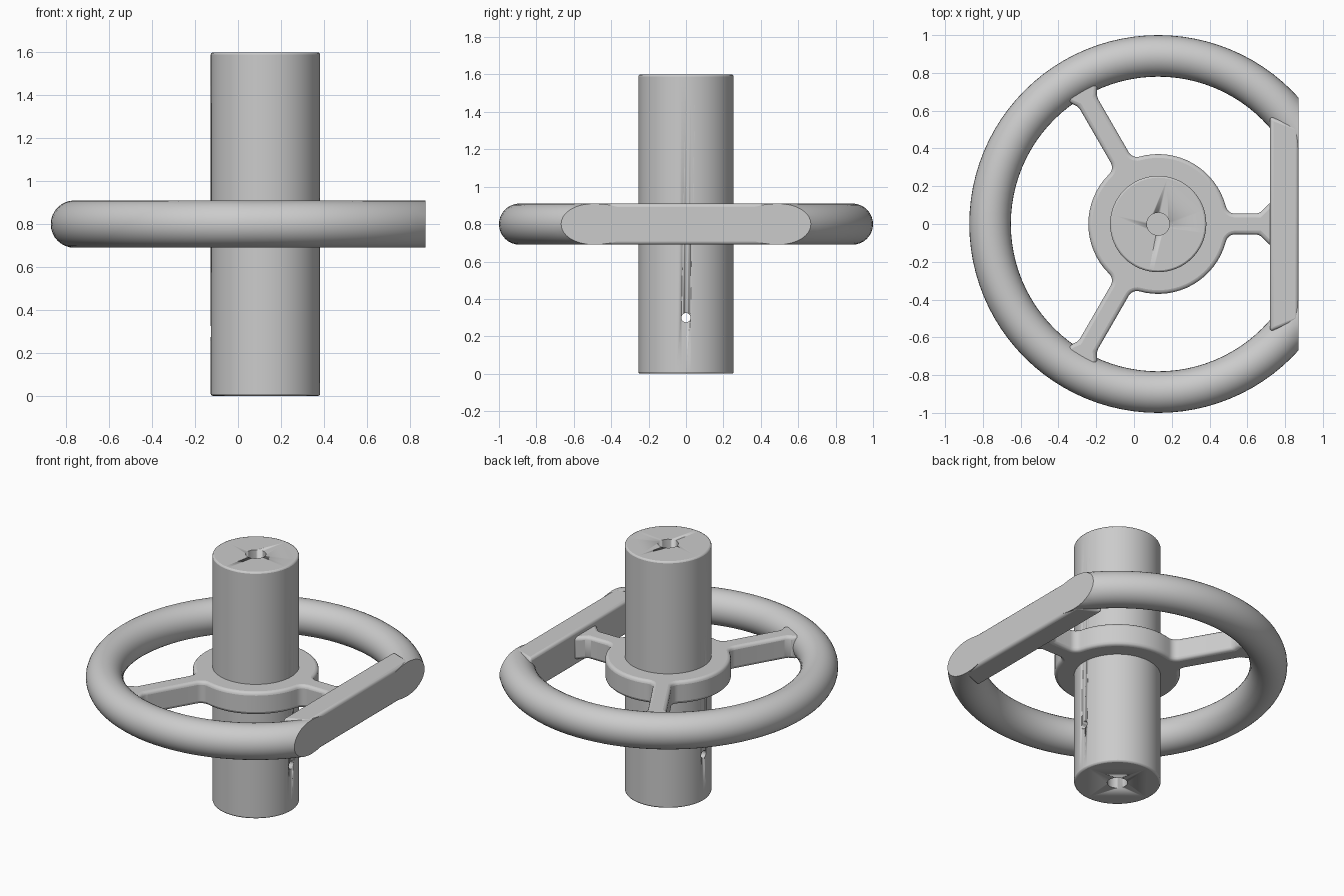
import bpy, bmesh
from math import sin, cos, pi, atan2, sqrt, radians
from mathutils import Vector, Matrix

if "Cube" in bpy.data.objects:
    bpy.data.objects.remove(bpy.data.objects["Cube"])

CX, MID, FLAT = 0.128, 0.80, 0.872   # wheel axis x, wheel height, flat side x


def finish(name, bm, bevel=0.0, segments=3):
    bmesh.ops.recalc_face_normals(bm, faces=bm.faces)
    me = bpy.data.meshes.new(name)
    bm.to_mesh(me)
    bm.free()
    ob = bpy.data.objects.new(name, me)
    bpy.context.collection.objects.link(ob)
    bpy.ops.object.select_all(action='DESELECT')
    ob.select_set(True)
    bpy.context.view_layer.objects.active = ob
    bpy.ops.object.shade_smooth_by_angle(angle=radians(35))
    if bevel:
        m = ob.modifiers.new("rounding", 'BEVEL')
        m.width, m.segments = bevel, segments
        m.limit_method, m.angle_limit = 'ANGLE', radians(35)
    return ob


def cylinder(name, r, length, matrix, sides, bevel=0.0):
    bm = bmesh.new()
    bmesh.ops.create_cone(bm, cap_ends=True, segments=sides, radius1=r, radius2=r,
                          depth=length, matrix=matrix)
    return finish(name, bm, bevel, 2)


# Shaft with a lengthwise bore and a cross pin hole
shaft = cylinder("shaft", 0.255, 1.6, Matrix.Translation((CX, 0, 0.8)), 64, 0.01)
bore = cylinder("bore_cutter", 0.06, 2.0, Matrix.Translation((CX, 0, 0.8)), 32)
pin = cylinder("pin_hole_cutter", 0.025, 1.0,
               Matrix.Translation((CX, 0, 0.3)) @ Matrix.Rotation(pi / 2, 4, 'Y'), 24)
for cutter in (bore, pin):
    m = shaft.modifiers.new("hole", 'BOOLEAN')
    m.operation, m.solver, m.object = 'DIFFERENCE', 'EXACT', cutter
    cutter.hide_render = True
    cutter.hide_set(True)

# Rim: a torus sliced flat on the +x side
bm = bmesh.new()
R, r, N, M = 0.89, 0.11, 96, 32
grid = []
for i in range(N):
    a = 2 * pi * i / N
    row = []
    for j in range(M):
        b = 2 * pi * j / M
        d = R + r * cos(b)
        row.append(bm.verts.new((CX + d * cos(a), d * sin(a), MID + r * sin(b))))
    grid.append(row)
for i in range(N):
    for j in range(M):
        k, l = (i + 1) % N, (j + 1) % M
        bm.faces.new((grid[i][j], grid[k][j], grid[k][l], grid[i][l]))
bmesh.ops.bisect_plane(bm, geom=bm.verts[:] + bm.edges[:] + bm.faces[:],
                       plane_co=(FLAT, 0, 0), plane_no=(1, 0, 0), clear_outer=True)
bmesh.ops.holes_fill(bm, edges=[e for e in bm.edges if e.is_boundary], sides=0)
finish("rim", bm)

# Flat bar closing the rim, with slightly slanted ends
bm = bmesh.new()
bmesh.ops.create_cube(bm, size=1.0)
for v in bm.verts:
    outer = v.co.x > 0
    v.co = Vector((FLAT if outer else 0.72,
                   (0.51 if outer else 0.57) * (1 if v.co.y > 0 else -1),
                   MID + 0.11 * (1 if v.co.z > 0 else -1)))
finish("flat_bar", bm, 0.018)

# Hub and three spokes as one filleted outline
HUB, W, F = 0.37, 0.055, 0.05
fx, fy = sqrt((HUB + F) ** 2 - (W + F) ** 2), W + F
t = atan2(fy, fx)
fillet = [(fx + F * cos(u), fy + F * sin(u))
          for u in (-pi / 2 - (pi / 2 - t) * i / 6 for i in range(7))]
outline = []
for k in range(3):
    if k == 0:
        tip = [(0.65, 0.12), (0.60, 0.12), (0.535, W)]
    else:
        tip = [(0.86, 0.085), (0.79, 0.085), (0.75, W)]
    half = tip + fillet
    local = [(x, -y) for x, y in reversed(half)] + half
    span = 2 * pi / 3 - 2 * t
    local += [(HUB * cos(t + span * i / 16), HUB * sin(t + span * i / 16))
              for i in range(1, 16)]
    rot = Matrix.Rotation(2 * pi * k / 3, 3, 'Z')
    outline += [rot @ Vector((x, y, 0)) for x, y in local]
bm = bmesh.new()
face = bm.faces.new([bm.verts.new(p + Vector((CX, 0, MID - 0.073))) for p in outline])
ext = bmesh.ops.extrude_face_region(bm, geom=[face])
bmesh.ops.translate(bm, vec=(0, 0, 0.146),
                    verts=[g for g in ext["geom"] if isinstance(g, bmesh.types.BMVert)])
finish("hub_and_spokes", bm, 0.02)
